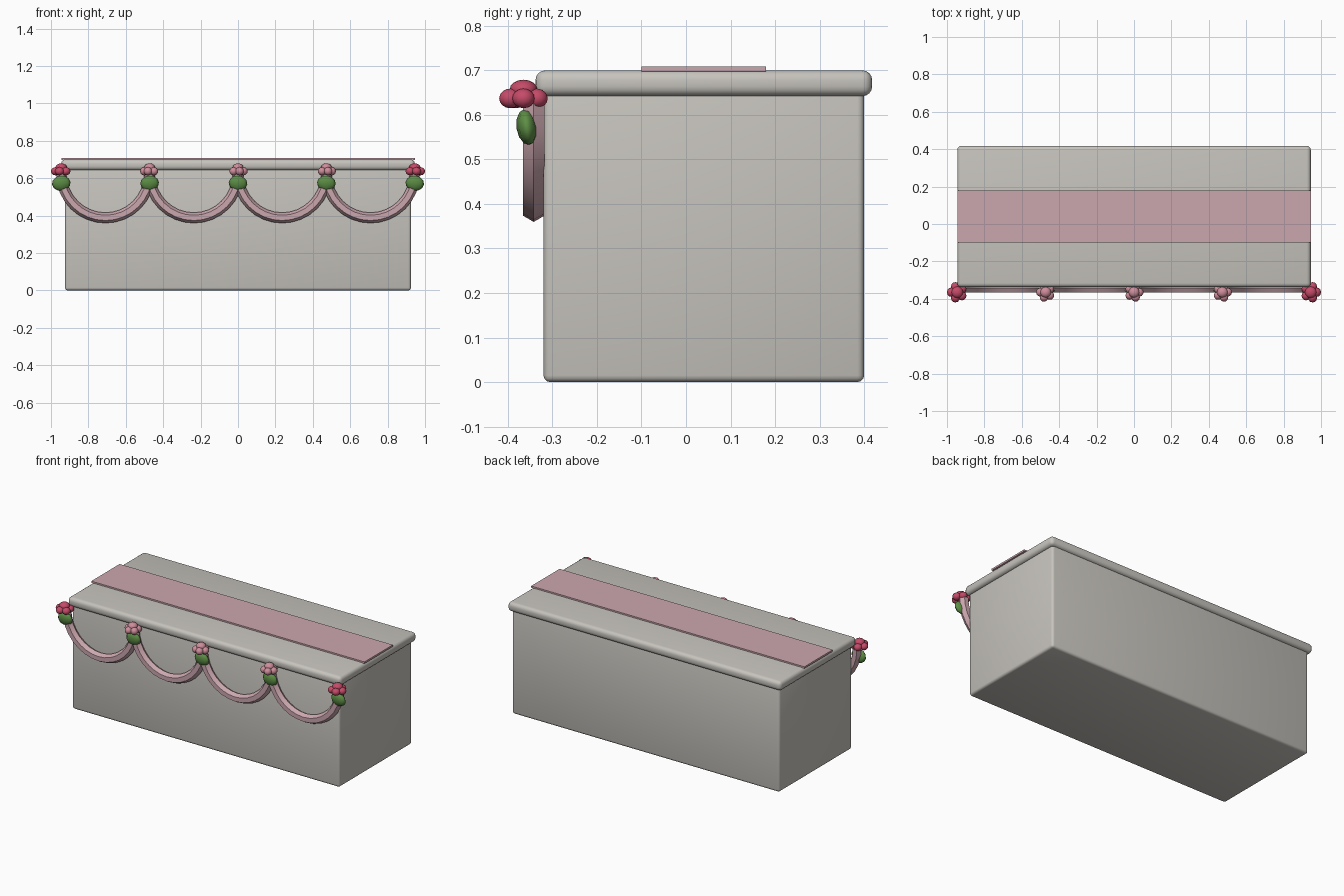
import bpy
from math import sin, cos, pi, radians

cube = bpy.data.objects.get("Cube")
if cube:
    bpy.data.objects.remove(cube, do_unlink=True)


def material(name, rgb):
    m = bpy.data.materials.new(name)
    m.use_nodes = True
    m.diffuse_color = (*rgb, 1)
    m.node_tree.nodes["Principled BSDF"].inputs["Base Color"].default_value = (*rgb, 1)
    return m


LINEN = material("warm grey linen", (0.57, 0.55, 0.51))
ROSE = material("dusty rose cloth", (0.60, 0.39, 0.43))
PINK = material("soft pink petals", (0.62, 0.27, 0.33))
RED = material("deep rose petals", (0.56, 0.07, 0.14))
GREEN = material("leaf green", (0.11, 0.27, 0.06))


def finish(obj, name, mat, angle=60):
    obj.name = name
    obj.data.materials.append(mat)
    bpy.ops.object.shade_smooth_by_angle(angle=radians(angle))
    return obj


def box(name, low, high, mat, bevel=0, segments=3):
    bpy.ops.mesh.primitive_cube_add(size=1, location=[(a + b) / 2 for a, b in zip(low, high)])
    obj = bpy.context.object
    obj.scale = [b - a for a, b in zip(low, high)]
    bpy.ops.object.transform_apply(location=False, rotation=False, scale=True)
    if bevel:
        mod = obj.modifiers.new("rounded edges", "BEVEL")
        mod.width, mod.segments = bevel, segments
        bpy.ops.object.modifier_apply(modifier=mod.name)
    return finish(obj, name, mat, 40)


def ball(name, loc, scale, mat, segments=12, rings=8, turn=(0, 0, 0), angle=60):
    bpy.ops.mesh.primitive_uv_sphere_add(segments=segments, ring_count=rings, radius=1,
                                         location=loc, rotation=turn)
    obj = bpy.context.object
    obj.scale = scale
    return finish(obj, name, mat, angle)


def swag(name, x, y, z, radius, thick, sides=6, steps=16):
    """Half ring of six-sided tube hanging below its centre."""
    verts, faces = [], []
    for i in range(steps + 1):
        a = pi + pi * i / steps
        for j in range(sides):
            b = 2 * pi * j / sides
            r = radius + thick * cos(b)
            verts.append((x + r * cos(a), y + thick * sin(b), z + r * sin(a)))
    for i in range(steps):
        for j in range(sides):
            k = (j + 1) % sides
            faces.append((i * sides + j, i * sides + k,
                          (i + 1) * sides + k, (i + 1) * sides + j))
    faces.append(tuple(reversed(range(sides))))
    faces.append(tuple(range(steps * sides, (steps + 1) * sides)))
    mesh = bpy.data.meshes.new(name)
    mesh.from_pydata(verts, [], faces)
    obj = bpy.data.objects.new(name, mesh)
    bpy.context.collection.objects.link(obj)
    bpy.ops.object.select_all(action="DESELECT")
    obj.select_set(True)
    bpy.context.view_layer.objects.active = obj
    return finish(obj, name, ROSE, 35)


# Draped table, top slab and runner
box("table_body", (-0.925, -0.32, 0), (0.925, 0.40, 0.66), LINEN, 0.015)
box("table_top", (-0.945, -0.338, 0.642), (0.945, 0.418, 0.70), LINEN, 0.022, 4)
box("table_runner", (-0.945, -0.10, 0.698), (0.945, 0.18, 0.709), ROSE)

# Four swags along the front
SPACING = 0.4725
for i in range(4):
    swag(f"swag_{i + 1}", (i - 1.5) * SPACING, -0.342, 0.624, SPACING / 2, 0.028)

# Blossom and leaf at each hanging point
for i in range(5):
    x, y = (i - 2) * SPACING, -0.365
    end = i in (0, 4)
    mat, s = (RED, 1.0) if end else (PINK, 0.93)
    side = -1 if i < 2 else 1
    ball(f"blossom_{i + 1}_centre", (x, y, 0.657), (0.031 * s, 0.031 * s, 0.022), mat)
    for p in range(5):
        a = 2 * pi * p / 5
        ball(f"blossom_{i + 1}_petal_{p + 1}",
             (x + side * 0.031 * s * cos(a), y + 0.031 * s * sin(a), 0.637),
             (0.024 * s, 0.025 * s, 0.022), mat)
    ball(f"leaf_{i + 1}", (x, -0.357, 0.573), (0.05, 0.024, 0.041), GREEN,
         8, 6, (radians(8), radians(6 * side), 0), 50)
